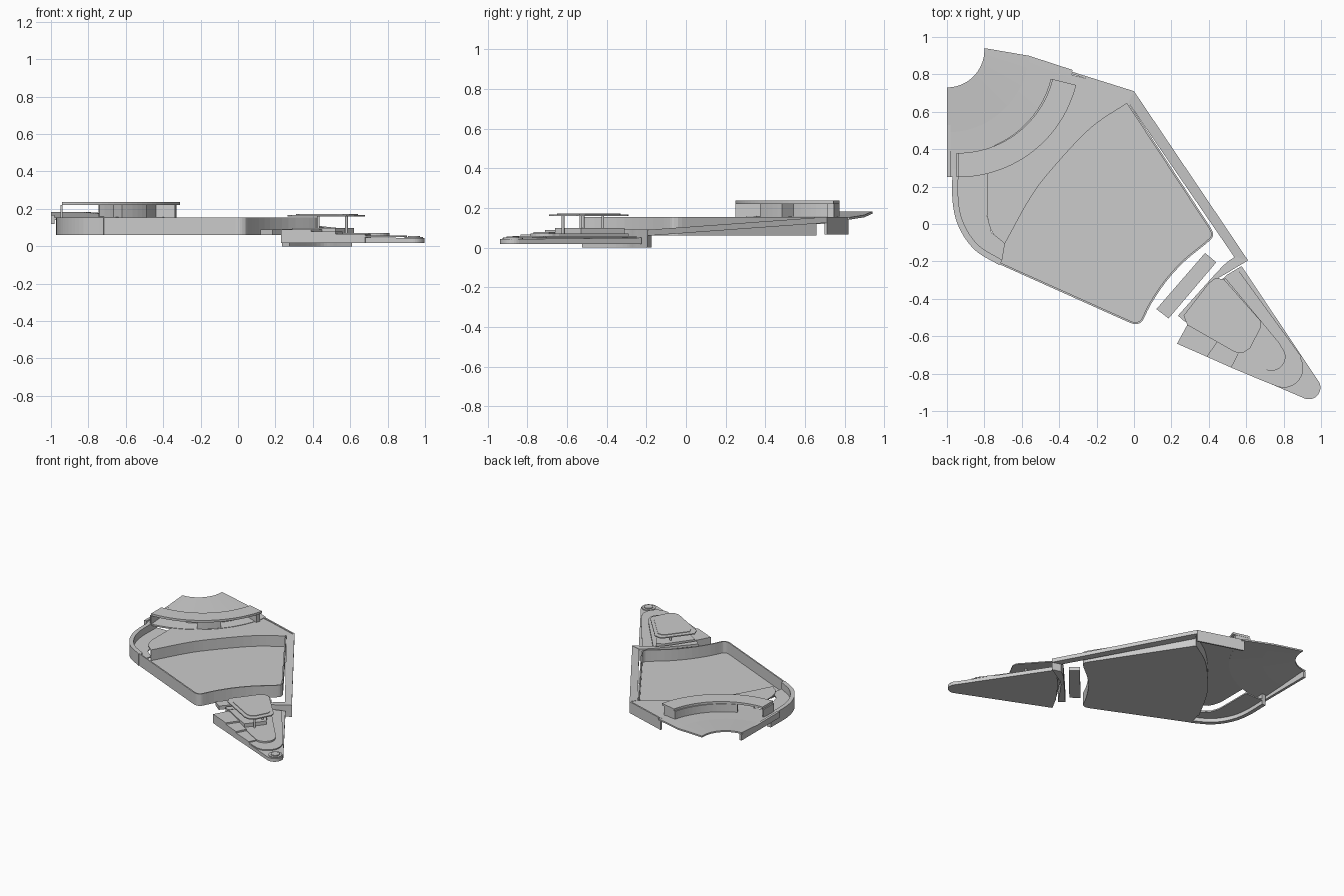
import bpy, bmesh, math
from mathutils import Vector

if "Cube" in bpy.data.objects:
    bpy.data.objects.remove(bpy.data.objects["Cube"])


def val(f, p):
    return f(*p) if callable(f) else f


def finish(name, bm):
    bmesh.ops.recalc_face_normals(bm, faces=bm.faces)
    me = bpy.data.meshes.new(name)
    bm.to_mesh(me)
    bm.free()
    ob = bpy.data.objects.new(name, me)
    bpy.context.collection.objects.link(ob)
    return ob


def prism(name, pts, z0, z1):
    """Extruded outline; heights are numbers or planar functions of x, y."""
    bm = bmesh.new()
    lo = [bm.verts.new((*p, val(z0, p))) for p in pts]
    hi = [bm.verts.new((*p, val(z1, p))) for p in pts]
    bm.faces.new(lo)
    bm.faces.new(hi)
    n = len(pts)
    for i in range(n):
        j = (i + 1) % n
        bm.faces.new((lo[i], lo[j], hi[j], hi[i]))
    return finish(name, bm)


def band(name, a, b, z0, z1):
    """Solid ribbon between two polylines of equal length."""
    bm = bmesh.new()
    rows = [[bm.verts.new((*p, val(z0, p))), bm.verts.new((*q, val(z0, q))),
             bm.verts.new((*q, val(z1, q))), bm.verts.new((*p, val(z1, p)))]
            for p, q in zip(a, b)]
    for r, s in zip(rows, rows[1:]):
        for k in range(4):
            m = (k + 1) % 4
            bm.faces.new((r[k], r[m], s[m], s[k]))
    bm.faces.new(rows[0])
    bm.faces.new(rows[-1])
    return finish(name, bm)


def arc(cx, cy, r, a0, a1, n=16):
    return [(cx + r * math.cos(math.radians(a0 + (a1 - a0) * i / n)),
             cy + r * math.sin(math.radians(a0 + (a1 - a0) * i / n))) for i in range(n + 1)]


def smooth(pts, n=5):
    """Catmull-Rom curve through the points."""
    P = [Vector(p) for p in pts]
    P = [2 * P[0] - P[1]] + P + [2 * P[-1] - P[-2]]
    out = []
    for i in range(1, len(P) - 2):
        a, b, c, d = P[i - 1:i + 3]
        for k in range(n):
            t = k / n
            v = 0.5 * (2 * b + (c - a) * t + (2 * a - 5 * b + 4 * c - d) * t * t
                       + (3 * b - a - 3 * c + d) * t ** 3)
            out.append((v.x, v.y))
    return out + [tuple(P[-2])]


def resample(pts, n):
    P = [Vector(p) for p in pts]
    L = [0]
    for a, b in zip(P, P[1:]):
        L.append(L[-1] + (b - a).length)
    out, k = [], 0
    for i in range(n):
        s = L[-1] * i / (n - 1)
        while k < len(P) - 2 and L[k + 1] < s:
            k += 1
        v = P[k].lerp(P[k + 1], (s - L[k]) / (L[k + 1] - L[k]))
        out.append((v.x, v.y))
    return out


def offset(pts, d):
    """Shift a polyline to its right by d."""
    P = [Vector(p) for p in pts]
    out = []
    for i, p in enumerate(P):
        t = (P[min(i + 1, len(P) - 1)] - P[max(i - 1, 0)]).normalized()
        out.append((p.x + t.y * d, p.y - t.x * d))
    return out


# Bowl: floor, thin perimeter wall and thick rounded rim on the left
back_curve = smooth([(-.69, -.105), (-.56, .13), (-.45, .28), (-.235, .51), (-.03, .65)])
front_edge = [(-.03, .65), (.41, -.02)] + smooth(
    [(.42, -.04), (.42, -.07), (.38, -.11), (.27, -.2), (.17, -.31), (.09, -.43),
     (.05, -.51), (.03, -.53), (0, -.535), (-.04, -.52)], 3) + [(-.72, -.215)]
prism("bowl_floor", front_edge + back_curve[:-1], .06, .065)
band("bowl_wall", front_edge, offset(front_edge, .01), .06, .155)
rim = smooth([(-.72, -.22), (-.85, -.14), (-.935, -.02), (-.97, .12), (-.97, .32)])
band("left_rim", rim, offset(rim, .032), .06, .155)

# Terrace above the floor with its curved riser, and the lower lane on the left
cx, cy = -.95, .90
ring = arc(cx, cy, .62, -75, -10)
terrace_back = [(-.69, -.105), (-.76, -.05), (-.785, .03), (-.785, .29)] + ring[1:] + [(-.34, .80), (0, .71)]
N = 40
band("terrace", resample(back_curve, N), resample(terrace_back, N), .142, .150)
band("terrace_riser", back_curve, offset(back_curve, -.008), .06, .15)
lane_in = [(-.69, -.105), (-.76, -.05), (-.785, .03), (-.785, .32)]
band("left_lane", resample(offset(rim, .03), 16), resample(lane_in, 16), .09, .10)
back_edge = [(0, .71), (-.35, .82)]
band("back_wall", back_edge, offset(back_edge, -.012), .065, .155)


# Upper plate, rising towards its round cut-out
def plate_z(x, y):
    r = math.hypot(x + 1, y - .93)
    return .183 - .03 * min(1, max(0, (r - .2) / .4))


inner = arc(-1, .93, .2, -90, 3, 20)
mid = arc(-1, .93, .44, -90, -4, 20)
outer = arc(-1, .93, .68, -90, -9, 20)
for i, (a, b) in enumerate(((inner, mid), (mid, outer))):
    band(f"upper_plate_{i}", a, b, lambda x, y: plate_z(x, y) - .012, plate_z)
side = [(-1, .25), (-1, .73)]
band("plate_side_wall", side, offset(side, .02), .12, .168)

# Curved canopy with its rear wall and supports
band("canopy_roof", arc(cx + .01, cy, .52, -90, -14, 24), arc(cx + .01, cy, .65, -90, -14, 24), .22, .237)
band("canopy_rear_wall", arc(cx, cy, .52, -67, -14), arc(cx, cy, .535, -67, -14), .15, .22)
band("canopy_room", arc(cx, cy, .53, -58, -42, 5), arc(cx, cy, .62, -58, -42, 5), .15, .22)
band("canopy_end_wall", arc(cx, cy, .52, -17, -14, 2), arc(cx, cy, .64, -17, -14, 2), .15, .22)
band("canopy_left_post", arc(cx, cy, .52, -90, -89, 1), arc(cx, cy, .65, -90, -89, 1), .15, .22)


# Sloping ramp along the right edge
def ramp_z(x, y):
    return .09 + .065 * (y + .19) / .9


band("side_ramp", [(0, .71), (.61, -.195)], [(-.03, .65), (.535, -.175)],
     lambda x, y: ramp_z(x, y) - .03, ramp_z)

# Curved link between ramp and wedge, and the loose bar beside it
band("curved_link", smooth([(.54, -.175), (.48, -.22), (.36, -.35), (.235, -.49)]),
     smooth([(.61, -.195), (.51, -.255), (.42, -.32), (.275, -.525)]), .0, .092)
prism("link_bar", [(.12, -.455), (.38, -.155), (.44, -.205), (.185, -.505)], .06, .09)

# Wedge base with a rounded tip
tip = arc(.935, -.875, .062, 32, -115, 12)
prism("wedge_base", [(.29, -.53), (.42, -.35), (.50, -.27), (.575, -.225)] + tip + [(.23, -.64)],
      .018, lambda x, y: .055 - .012 * (x - .25) / .75)
prism("wedge_tier", [(.29, -.53), (.42, -.34), (.50, -.27), (.56, -.25), (.895, -.71)]
      + arc(.80, -.77, .105, 30, -105, 10) + [(.68, -.835), (.23, -.64)], .05, .058)
prism("wedge_lobe", [(.28, -.53), (.42, -.32), (.49, -.29), (.78, -.64)]
      + arc(.735, -.71, .075, 45, -120, 10), .055, .07)

# Steps down the front of the wedge
steps = [((.23, -.64), (.29, -.53)), ((.39, -.71), (.45, -.625)),
         ((.52, -.768), (.56, -.69)), ((.68, -.835), (.71, -.775))]
for i, z in enumerate((.09, .078, .066)):
    a, b = steps[i], steps[i + 1]
    prism(f"wedge_step_{i}", [a[0], b[0], b[1], a[1]], .02, z)
prism("wedge_upper", [(.29, -.53), (.43, -.34), (.48, -.31), (.62, -.53), (.52, -.66), (.45, -.625)], .06, .098)

# Raised table roof on posts
roof = [(.265, -.49), (.40, -.315), (.435, -.29), (.48, -.295), (.675, -.515),
        (.68, -.55), (.62, -.665), (.58, -.69), (.54, -.685), (.285, -.54)]
prism("table_roof", roof, .16, .168)
c = Vector((.49, -.49))
inset = [tuple(c + (Vector(p) - c) * .8) for p in roof]
prism("table_roof_panel", inset, .166, .172)
for i, (x, y) in enumerate(((.43, -.53), (.58, -.62), (.43, -.42), (.58, -.52))):
    prism(f"table_post_{i}", arc(x, y, .007, 0, 330, 11), .055, .162)

# Round boss on the tip
prism("tip_disc", arc(.94, -.873, .05, 0, 345, 23), .04, .05)
prism("tip_boss", arc(.94, -.873, .032, 0, 345, 23), .04, .056)
